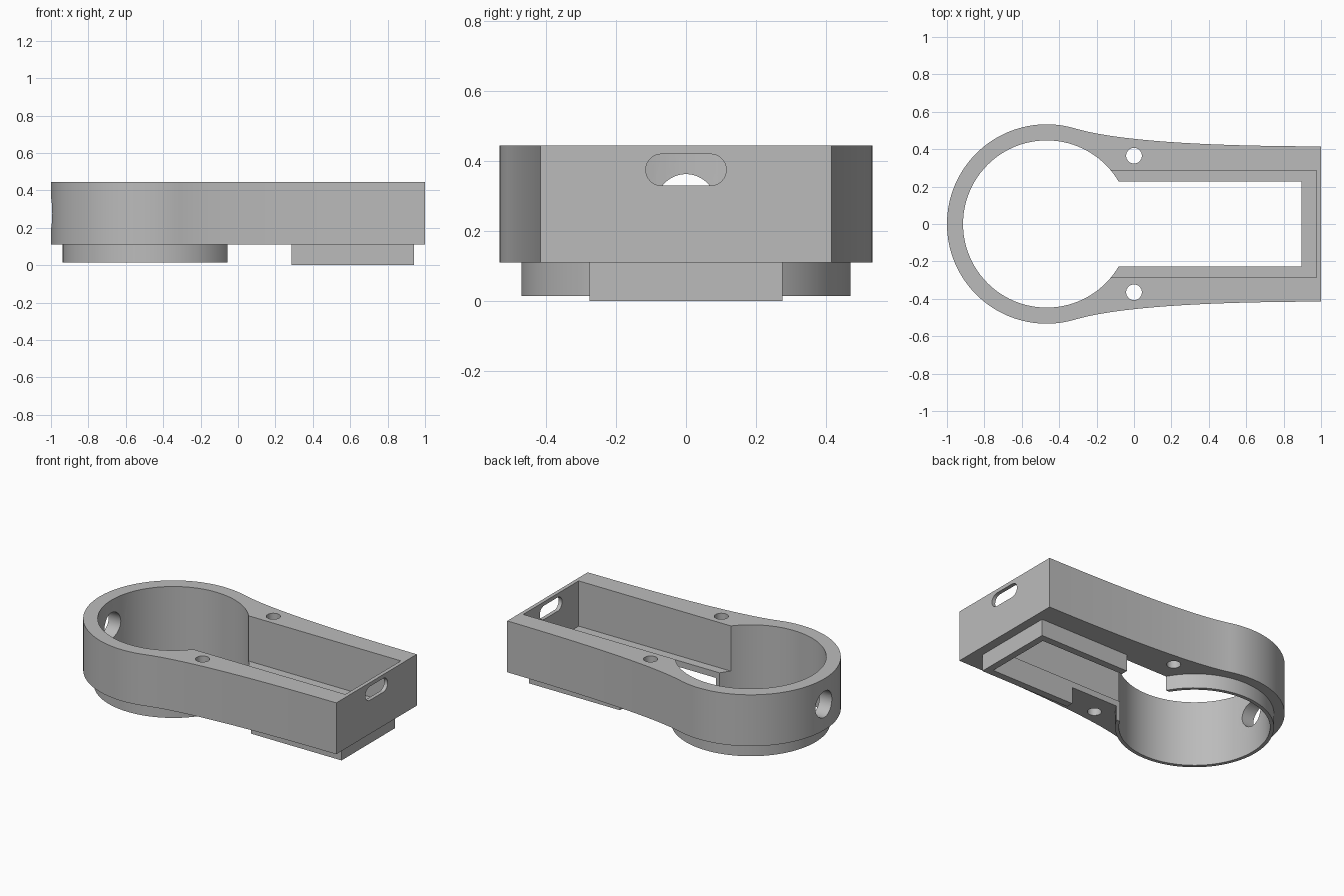
import bpy, bmesh, math
from mathutils import Vector, Matrix
from mathutils.geometry import interpolate_bezier

if "Cube" in bpy.data.objects:
    bpy.data.objects.remove(bpy.data.objects["Cube"], do_unlink=True)

grey = bpy.data.materials.new("plain grey")
grey.use_nodes = True
grey.diffuse_color = (0.5, 0.5, 0.5, 1)
grey.node_tree.nodes["Principled BSDF"].inputs["Base Color"].default_value = (0.5, 0.5, 0.5, 1)

CX = -0.467                 # centre of the round end
BASE, TOP = 0.11, 0.445     # main body heights
HOLE_Z = 0.278


def prism(name, points, low, high, along_x=False):
    """Extrude a flat outline along z, or along x with the outline in y and z."""
    bm = bmesh.new()
    face = bm.faces.new([bm.verts.new((x, y, low)) for x, y in points])
    moved = bmesh.ops.extrude_face_region(bm, geom=[face])["geom"]
    bmesh.ops.translate(bm, vec=(0, 0, high - low),
                        verts=[v for v in moved if isinstance(v, bmesh.types.BMVert)])
    if along_x:
        bm.transform(Matrix(((0, 0, 1, 0), (1, 0, 0, 0), (0, 1, 0, 0), (0, 0, 0, 1))))
    bmesh.ops.recalc_face_normals(bm, faces=bm.faces)
    mesh = bpy.data.meshes.new(name)
    bm.to_mesh(mesh)
    bm.free()
    mesh.materials.append(grey)
    obj = bpy.data.objects.new(name, mesh)
    bpy.context.scene.collection.objects.link(obj)
    return obj


def arc(cx, cy, r, start=0, end=360, steps=96):
    n = steps if end - start == 360 else steps + 1
    angles = [math.radians(start + (end - start) * i / steps) for i in range(n)]
    return [(cx + r * math.cos(a), cy + r * math.sin(a)) for a in angles]


def rect(x0, x1, half):
    return [(x0, -half), (x1, -half), (x1, half), (x0, half)]


def carve(obj, cutters):
    for c in cutters:
        m = obj.modifiers.new(c.name, 'BOOLEAN')
        m.operation, m.solver, m.object = 'DIFFERENCE', 'EXACT', c
    bpy.context.view_layer.update()
    carved = bpy.data.meshes.new_from_object(
        obj.evaluated_get(bpy.context.evaluated_depsgraph_get()))
    obj.modifiers.clear()
    obj.data = carved
    bpy.ops.object.select_all(action='DESELECT')
    obj.select_set(True)
    bpy.context.view_layer.objects.active = obj
    bpy.ops.object.shade_smooth_by_angle(angle=math.radians(30))


# Body outline: round end blending into a tapering square end
join = 73.4
flank = interpolate_bezier(Vector((-0.315, 0.511, 0)), Vector((-0.1, 0.447, 0)),
                           Vector((0.35, 0.416, 0)), Vector((1, 0.415, 0)), 28)
side = [(p.x, p.y) for p in flank[1:]]
outline = side[::-1] + arc(CX, 0, 0.533, join, 360 - join, 72) + [(x, -y) for x, y in side]
body = prism("main_body", outline, BASE, TOP)

# Lower ring and rectangular lower rim
ring = prism("lower_ring", arc(CX, 0, 0.47), 0.015, BASE)
rim = prism("lower_rim", rect(0.285, 0.94, 0.275), 0, BASE)

# Cutters for the openings
bore = prism("round_opening", arc(CX, 0, 0.447), -1, 1)
slot = prism("narrow_slot", rect(CX, 0.895, 0.228), -1, 1)
cavity = prism("wide_cavity", rect(CX, 0.975, 0.286), 0.15, 1)
screws = [prism("screw_hole", arc(0, s * 0.365, 0.042, steps=32), -1, 1) for s in (1, -1)]
stadium = arc(0.07, 0.375, 0.045, -90, 90, 16) + arc(-0.07, 0.375, 0.045, 90, 270, 16)
end_slot = prism("end_slot", stadium, 0.9, 1.1, True)
cable_hole = prism("cable_hole", arc(0, HOLE_Z, 0.085, steps=48), -1.2, -0.7, True)
counterbore = prism("counterbore", arc(0, HOLE_Z, 0.12, steps=48), -0.955, -0.7, True)

shared = [bore, slot]
extra = [cavity, *screws, end_slot, cable_hole, counterbore]
carve(body, shared + extra)
carve(ring, shared)
carve(rim, shared)

for c in shared + extra:
    bpy.data.objects.remove(c, do_unlink=True)
